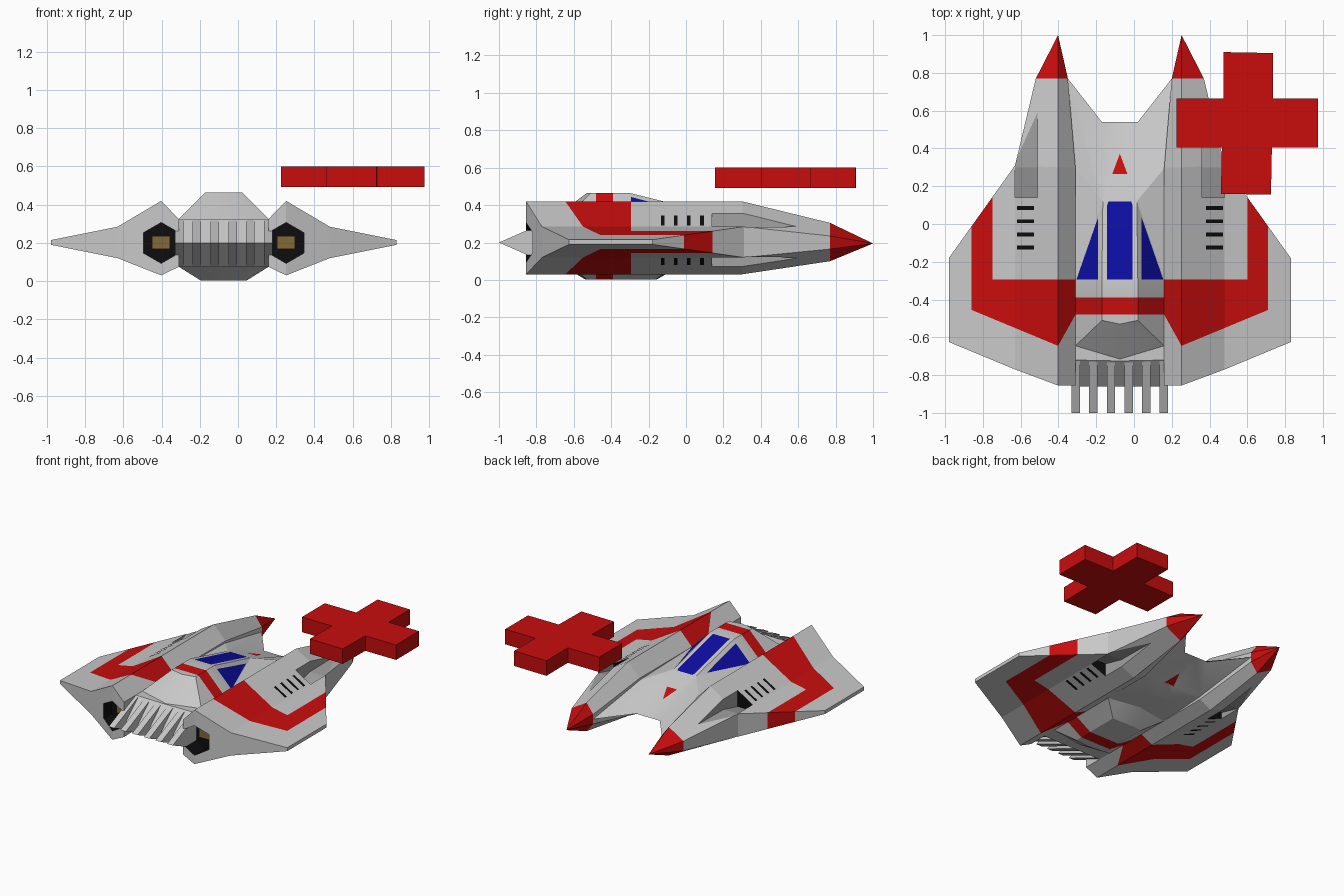
import bpy, bmesh, math
from mathutils import Vector

if "Cube" in bpy.data.objects:
    bpy.data.objects.remove(bpy.data.objects["Cube"])

CX = -0.075          # symmetry plane of the ship


def mat(name, *c):
    m = bpy.data.materials.new(name)
    m.diffuse_color = (*c, 1)
    m.use_nodes = True
    m.node_tree.nodes["Principled BSDF"].inputs["Base Color"].default_value = m.diffuse_color
    return m


MATS = [mat("hull_grey", .58, .58, .58), mat("red", .58, .004, .004), mat("blue", .004, .004, .36),
        mat("black", .004, .004, .004), mat("tan", .22, .14, .04), mat("mid_grey", .36, .36, .36)]
GREY, RED, BLUE, BLACK, TAN, MID = range(6)


def finish(bm, name, x=CX, mirror=True):
    bmesh.ops.recalc_face_normals(bm, faces=bm.faces)
    me = bpy.data.meshes.new(name)
    bm.to_mesh(me)
    bm.free()
    for m in MATS:
        me.materials.append(m)
    ob = bpy.data.objects.new(name, me)
    ob.location.x = x
    bpy.context.collection.objects.link(ob)
    if mirror:
        ob.modifiers.new("mirror", 'MIRROR')
    return ob


def prism(bm, pts, offset, m=GREY):
    """Closed prism from a planar outline and an offset vector."""
    off = Vector(offset)
    a = [bm.verts.new(p) for p in pts]
    b = [bm.verts.new(Vector(p) + off) for p in pts]
    n = len(a)
    fs = [bm.faces.new(a), bm.faces.new(b)]
    fs += [bm.faces.new((a[i], a[(i + 1) % n], b[(i + 1) % n], b[i])) for i in range(n)]
    for f in fs:
        f.material_index = m
    return fs


def paint(bm, poly, m):
    """Cut a convex top-view outline into the faces and colour the inside."""
    pts = [Vector((x, y, 0)) for x, y in poly]
    mid = sum(pts, Vector()) / len(pts)
    lo = [min(p[i] for p in pts) - 1e-4 for i in (0, 1)]
    hi = [max(p[i] for p in pts) + 1e-4 for i in (0, 1)]
    planes = []
    for a, b in zip(pts, pts[1:] + pts[:1]):
        n = Vector((b.y - a.y, a.x - b.x, 0)).normalized()
        planes.append((a, n if n.dot(mid - a) < 0 else -n))

    def near(f):
        return all(min(v.co[i] for v in f.verts) < hi[i] and max(v.co[i] for v in f.verts) > lo[i]
                   for i in (0, 1))
    for co, no in planes:
        fs = [f for f in bm.faces if near(f)]
        geom = fs + list({e for f in fs for e in f.edges}) + list({v for f in fs for v in f.verts})
        bmesh.ops.bisect_plane(bm, geom=geom, dist=1e-5, plane_co=co, plane_no=no)
    for f in bm.faces:
        c = f.calc_center_median()
        if all((c - co).dot(no) < 1e-4 for co, no in planes):
            f.material_index = m


# Nacelle and wing: rings of six points (top, outer x2, bottom, inner x2)
bm = bmesh.new()


def ring(y, yo, top, bot, xo, ot, ob, xi, it, ib):
    return [bm.verts.new(p) for p in ((.327, y, top), (xo, yo, ot), (xo, yo, ob),
                                      (.327, y, bot), (xi, y, ib), (xi, y, it))]


A = ring(.77, .77, .305, .10, .445, .235, .165, .275, .235, .165)
B = ring(.30, .31, .42, .03, .555, .285, .12, .235, .325, .075)
C = ring(-.855, -.77, .42, .03, .555, .285, .12, .235, .325, .075)
nose = bm.verts.new((.327, 1, .195))
for k in range(6):
    j = (k + 1) % 6
    bm.faces.new((nose, A[k], A[j])).material_index = RED
    bm.faces.new((A[k], A[j], B[j], B[k]))
    if k != 1:
        bm.faces.new((B[k], B[j], C[j], C[k]))
F = [bm.verts.new((.905, -.18, z)) for z in (.215, .19)]
R = [bm.verts.new((.905, -.625, z)) for z in (.215, .19)]
for f in ((B[1], F[0], R[0], C[1]), (B[2], F[1], R[1], C[2]), (B[1], B[2], F[1], F[0]),
          (F[0], F[1], R[1], R[0]), (C[1], C[2], R[1], R[0]),
          (C[0], C[1], C[2], C[3]), (C[0], C[3], C[4], C[5])):
    bm.faces.new(f)
# wing stripes
paint(bm, [(.675, .3), (.785, .3), (.785, -.455), (.675, -.295)], RED)
paint(bm, [(.675, -.295), (.785, -.455), (.327, -.645), (.327, -.295)], RED)
paint(bm, [(.327, -.295), (.327, -.645), (.235, -.48), (.235, -.295)], RED)
# vent slits
for i in range(4):
    y = .085 - .07 * i
    paint(bm, [(.455, y - .01), (.545, y - .01), (.545, y + .01), (.455, y + .01)], BLACK)
wing = finish(bm, "nacelle_and_wing", mirror=False)

# Cutters: engine recess, and intake notches above and below
bm = bmesh.new()
hexa = [(.327 + .107 * math.sin(i * math.pi / 3), -1, .2 + .107 * math.cos(i * math.pi / 3)) for i in range(6)]
prism(bm, hexa, (0, .27, 0), BLACK)
cutters = [finish(bm, "engine_cutter", mirror=False)]
for name, s in (("upper_intake_cutter", 1), ("lower_intake_cutter", -1)):
    bm = bmesh.new()
    prof = [(.14, .038), (.30, .078), (.62, .083), (.62, .4), (.14, .4)]
    fs = prism(bm, [(.435, y, .2025 + s * z) for y, z in prof], (.119, 0, 0), MID)
    for f in fs:
        if all(abs(v.co.y - .14) < 1e-4 for v in f.verts):
            f.material_index = BLACK
    cutters.append(finish(bm, name, mirror=False))
for c in cutters:
    c.hide_render = True
    c.display_type = 'WIRE'
    mod = wing.modifiers.new(c.name, 'BOOLEAN')
    mod.operation, mod.solver, mod.object = 'DIFFERENCE', 'EXACT', c
wing.modifiers.new("mirror", 'MIRROR')

# Engine nozzle plates inside the recesses
bm = bmesh.new()
prism(bm, [(.28, -.738, .168), (.374, -.738, .168), (.374, -.738, .235), (.28, -.738, .235)], (0, .007, 0), TAN)
finish(bm, "engine_nozzle")

# Centre body: half shell, mirrored
bm = bmesh.new()
P = {k: bm.verts.new(v) for k, v in {
    'f0': (0, .54, .2), 'f1': (.095, .54, .2), 'f2': (.275, .77, .2), 'i': (.24, .3, .31),
    'a0': (0, .12, .36), 'a1': (.09, .12, .36),
    'b0': (0, -.3, .465), 'b1': (.095, -.3, .465), 'b2': (.235, -.3, .325),
    'c0': (0, -.53, .465), 'c1': (.095, -.51, .465), 'c2': (.235, -.645, .325),
    'd0': (0, -.715, .325), 'e0': (0, -.725, .325), 'e2': (.235, -.72, .325),
    'g0': (0, -.86, .2), 'g2': (.235, -.86, .2), 'h0': (0, -.72, .075), 'h2': (.235, -.72, .075),
    'k0': (0, -.66, .075), 'k2': (.235, -.62, .075), 'l0': (0, -.54, .003), 'l1': (.12, -.53, .003),
    'm0': (0, -.155, .003), 'm1': (.12, -.16, .003), 'n0': (0, -.03, .075), 'n2': (.235, -.07, .075),
    'o0': (0, .14, .085), 'o2': (.24, .3, .095)}.items()}
for f in ("f0 f1 a1 a0", "f1 f2 i a1", "i b2 a1", "a0 a1 b1 b0", "a1 b2 b1", "b0 b1 c1 c0",
          "b1 b2 c2 c1", "c0 c1 c2 d0", "d0 c2 e2 e0", "e0 e2 g2 g0", "g0 g2 h2 h0", "h0 h2 k2 k0",
          "k0 k2 l1 l0", "l0 l1 m1 m0", "k2 n2 m1 l1", "m0 m1 n2 n0", "n0 n2 o2 o0",
          "o0 o2 f1 f0", "o2 f2 f1"):
    bm.faces.new([P[k] for k in f.split()])
bmesh.ops.recalc_face_normals(bm, faces=bm.faces)
if P['b0'].link_faces[0].normal.z < 0:
    bmesh.ops.reverse_faces(bm, faces=bm.faces)
# painted stripe, nose marker
paint(bm, [(-.01, -.39), (.24, -.39), (.24, -.48), (-.01, -.48)], RED)
paint(bm, [(0, .372), (.04, .265), (0, .265)], RED)
# cockpit windows, upper side only
low = [f for f in bm.faces if f.normal.z < 0]
for w in ([(0, .12), (.06, .12), (.067, .1), (.067, -.295), (0, -.295)],
          [(.115, .035), (.115, -.295), (.23, -.295)]):
    paint(bm, w, BLUE)
for f in bm.faces:
    if f.material_index == BLUE and f.calc_center_median().z < .2:
        f.material_index = GREY
body = finish(bm, "centre_body")
bpy.context.view_layer.objects.active = body
body.select_set(True)
bpy.ops.object.shade_smooth_by_angle(angle=math.radians(25))
body.select_set(False)

# Rear grille ribs
bm = bmesh.new()
for x in (.047, .14, .233):
    prism(bm, [(x - .022, -.715, .325), (x - .022, -1, .2), (x - .022, -.715, .075)], (.044, 0, 0))
finish(bm, "grille_ribs")

# Floating cross
bm = bmesh.new()
cross = [(.475, .91), (.735, .905), (.735, .665), (.975, .665), (.975, .405), (.73, .405),
         (.725, .155), (.46, .16), (.465, .405), (.225, .405), (.225, .665), (.475, .665)]
prism(bm, [(x, y, .492) for x, y in cross], (0, 0, .108), RED)
finish(bm, "floating_cross", x=0, mirror=False)
